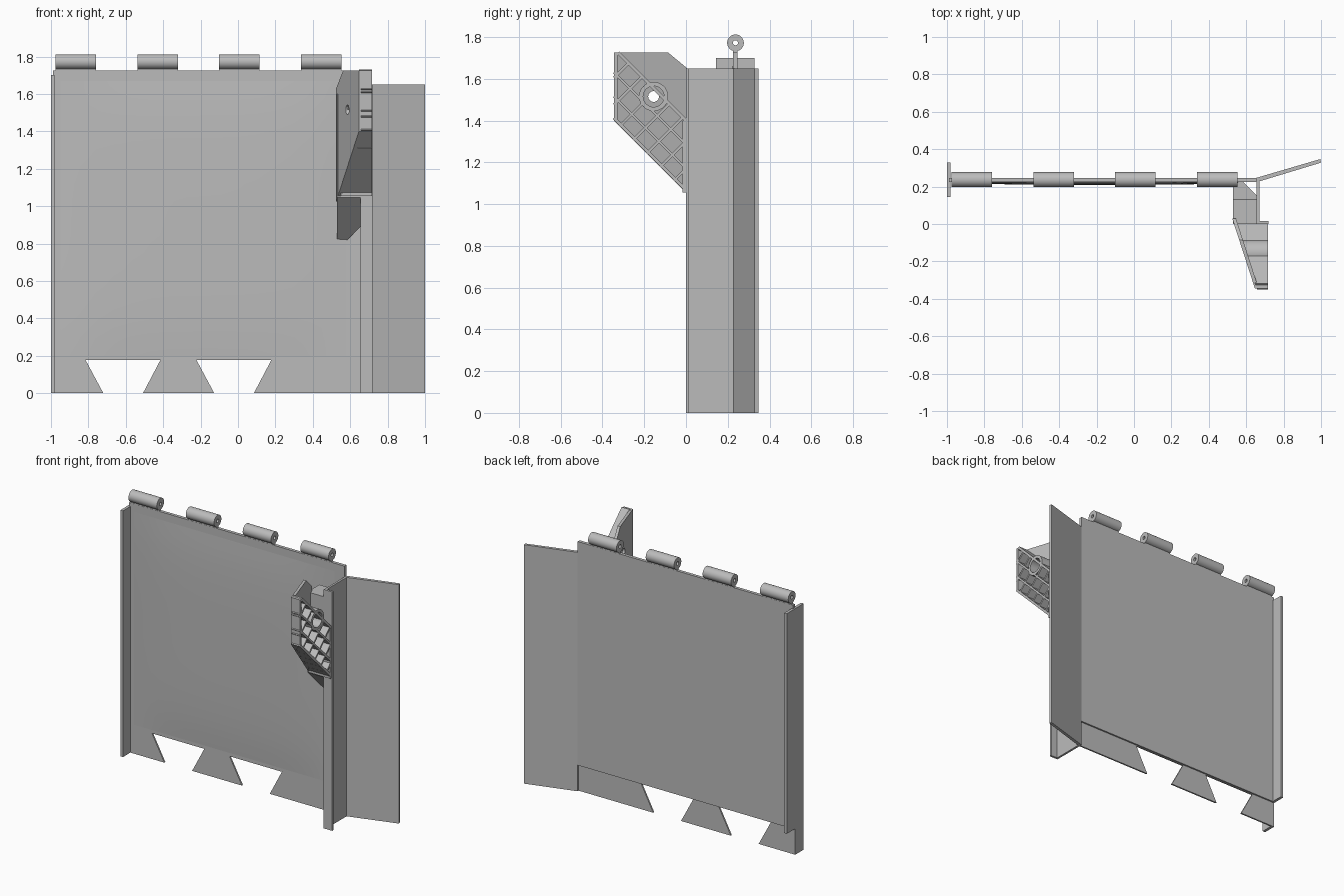
import bpy, bmesh, math
from mathutils import Vector

if "Cube" in bpy.data.objects:
    bpy.data.objects.remove(bpy.data.objects["Cube"])

grey = bpy.data.materials.new("plain grey")
grey.use_nodes = True
grey.diffuse_color = (0.5, 0.5, 0.5, 1)
grey.node_tree.nodes["Principled BSDF"].inputs["Base Color"].default_value = (0.5, 0.5, 0.5, 1)


def finish(name, bm, smooth=False):
    bmesh.ops.recalc_face_normals(bm, faces=bm.faces)
    mesh = bpy.data.meshes.new(name)
    bm.to_mesh(mesh)
    bm.free()
    mesh.materials.append(grey)
    obj = bpy.data.objects.new(name, mesh)
    bpy.context.collection.objects.link(obj)
    if smooth:
        bpy.ops.object.select_all(action='DESELECT')
        obj.select_set(True)
        bpy.context.view_layer.objects.active = obj
        bpy.ops.object.shade_smooth_by_angle()
    return obj


def loft(bm, near, far):
    """Solid between two matching outlines."""
    a = [bm.verts.new(p) for p in near]
    b = [bm.verts.new(p) for p in far]
    bm.faces.new(a)
    bm.faces.new(b[::-1])
    for i in range(len(a)):
        j = (i + 1) % len(a)
        bm.faces.new((a[i], b[i], b[j], a[j]))


def tube(bm, outer, inner):
    """Ring solid: outer and inner are pairs of matching end loops."""
    loops = [[bm.verts.new(p) for p in ring] for ring in
             (outer[0], outer[1], inner[1], inner[0])]
    n = len(loops[0])
    for k in range(4):
        a, b = loops[k], loops[(k + 1) % 4]
        for i in range(n):
            j = (i + 1) % n
            bm.faces.new((a[i], b[i], b[j], a[j]))


def box(name, x, y, z):
    bm = bmesh.new()
    corners = [(x[0], y[0]), (x[1], y[0]), (x[1], y[1]), (x[0], y[1])]
    loft(bm, [(*c, z[0]) for c in corners], [(*c, z[1]) for c in corners])
    return finish(name, bm)


def circle(cy, cz, r, n=32):
    return [(cy + r * math.cos(2 * math.pi * i / n), cz + r * math.sin(2 * math.pi * i / n))
            for i in range(n)]


# Main panel and its thinner skirt with dovetail notches
box("main_panel", (-0.99, 0.655), (0.225, 0.247), (0.18, 1.725))
skirt = [(-0.99, 0)]
for centre in (-0.615, -0.022):
    skirt += [(centre - 0.105, 0), (centre - 0.2, 0.177), (centre + 0.2, 0.177), (centre + 0.107, 0)]
skirt += [(0.655, 0), (0.655, 0.18), (-0.99, 0.18)]
bm = bmesh.new()
loft(bm, [(x, 0.225, z) for x, z in skirt], [(x, 0.236, z) for x, z in skirt])
finish("notched_skirt", bm)

# Gently bulging front skin
bm = bmesh.new()
cols, rows = 16, 16
grid = []
for i in range(cols + 1):
    for j in range(rows + 1):
        u, v = i / cols, j / rows
        bulge = (1 - (2 * u - 1) ** 4) * (1 - (2 * v - 1) ** 4)
        grid.append(bm.verts.new((-0.95 + 1.53 * u, 0.2245 - 0.015 * bulge, 0.2 + 1.47 * v)))
for i in range(cols):
    for j in range(rows):
        k = i * (rows + 1) + j
        bm.faces.new((grid[k], grid[k + rows + 1], grid[k + rows + 2], grid[k + 1]))
skin = finish("front_skin", bm, True)

# Left edge flange, shorter behind the panel
box("edge_flange_front", (-1, -0.98), (0.144, 0.236), (0, 1.7))
box("edge_flange_back", (-1, -0.98), (0.236, 0.328), (0.18, 1.7))

# Hinge knuckles on stems
for n, left in enumerate((-0.975, -0.537, -0.102, 0.338)):
    right = left + 0.216
    box(f"hinge_stem_{n + 1}", (left, right), (0.226, 0.246), (1.7, 1.745))
    bm = bmesh.new()
    outer, inner = circle(0.237, 1.772, 0.04), circle(0.237, 1.772, 0.012)
    tube(bm, [[(x, *p) for p in outer] for x in (left, right)],
         [[(x, *p) for p in inner] for x in (left, right)])
    finish(f"hinge_knuckle_{n + 1}", bm, True)

# Stepped channel with flange and angled wing
section = [(0.72, 0), (0.72, 0.015), (0.67, 0.015), (0.67, 0.228),
           (1, 0.328), (0.996, 0.347), (0.655, 0.247), (0.655, 0)]
bm = bmesh.new()
loft(bm, [(x, y, 0) for x, y in section], [(x, y, 1.65) for x, y in section])
finish("channel_and_wing", bm)


# Bracket: slanted side wall
def wall_x(y):
    return 0.525 + (0.03 - y) * 0.324


FRONT, TOP, OPEN = -0.345, 1.725, 0.716
LOW, HIGH = 1.055, 1.4          # values of y + z along the two sloping edges
HUB = (-0.155, 1.515)

wall = [(FRONT, TOP), (-0.085, TOP), (0.03, 1.63), (0.03, LOW - 0.03), (FRONT, LOW - FRONT)]
bm = bmesh.new()
loft(bm, [(wall_x(y), y, z) for y, z in wall], [(wall_x(y) + 0.02, y, z) for y, z in wall])
side = finish("bracket_wall", bm)
bm = bmesh.new()
hole = circle(*HUB, 0.026)
loft(bm, [(0.4, *p) for p in hole], [(0.8, *p) for p in hole])
cutter = finish("hole_cutter", bm)
cutter.hide_render = True
cut = side.modifiers.new("hole", 'BOOLEAN')
cut.operation = 'DIFFERENCE'
cut.solver = 'EXACT'
cut.object = cutter
bpy.context.view_layer.objects.active = side
bpy.ops.object.modifier_apply(modifier=cut.name)
bpy.data.objects.remove(cutter)


# Bracket: border walls and diagonal ribs
def bar(bm, a, b, width):
    a, b = Vector(a), Vector(b)
    d = (b - a).normalized()
    s = Vector((-d.y, d.x)) * width / 2
    quad = [a + s, b + s, b - s, a - s]
    loft(bm, [(wall_x(p.x) + 0.01, p.x, p.y) for p in quad], [(OPEN, p.x, p.y) for p in quad])


bm = bmesh.new()
inset = 0.008
bar(bm, (FRONT + inset, LOW - FRONT), (FRONT + inset, TOP), 0.016)
bar(bm, (FRONT, TOP - inset), (HIGH - TOP, TOP - inset), 0.016)
bar(bm, (FRONT, LOW + 0.012 - FRONT), (0, LOW + 0.012), 0.016)
bar(bm, (HIGH - TOP, TOP), (0, HIGH), 0.016)
bar(bm, (-inset, LOW), (-inset, HIGH), 0.016)
finish("bracket_border", bm)

bm = bmesh.new()


def outside_hub(a, b):
    """Split a rib so that it stops at the hub ring."""
    a, b = Vector(a), Vector(b)
    d = (b - a).normalized()
    t = (Vector(HUB) - a).dot(d)
    gap2 = 0.06 ** 2 - (a + d * t - Vector(HUB)).length_squared
    if gap2 <= 0:
        return [(a, b)]
    g = math.sqrt(gap2)
    parts = []
    if t - g > 0:
        parts.append((a, a + d * min(t - g, (b - a).length)))
    if t + g < (b - a).length:
        parts.append((a + d * max(t + g, 0), b))
    return parts


ribs = []
for k in (1, 2):
    c = LOW + k * (HIGH - LOW) / 3
    y0 = max(FRONT, c - TOP)
    ribs.append(((y0, c - y0), (0, c)))
for k in range(8):
    d = 1.17 + 0.13 * k
    y0 = max(FRONT, (LOW - d) / 2)
    y1 = min(0, (HIGH - d) / 2, TOP - d)
    if y1 - y0 > 0.01:
        ribs.append(((y0, y0 + d), (y1, y1 + d)))
for a, b in ribs:
    for p, q in outside_hub(a, b):
        bar(bm, p, q, 0.013)
finish("bracket_ribs", bm)

# Bracket: hub ring round the hole
bm = bmesh.new()
rings = [circle(*HUB, r) for r in (0.07, 0.05)]
tube(bm, *[[[(wall_x(y) + 0.01, y, z) for y, z in r], [(OPEN, y, z) for y, z in r]] for r in rings])
finish("bracket_hub", bm, True)

# Bracket: block behind the flange, with its inner corner cut away
block = [(0, 1.6), (0.13, 1.6), (0.23, 1.43), (0.23, LOW - 0.24), (0, LOW - 0.01)]
bm = bmesh.new()
loft(bm, [(0.53, y, z) for y, z in block], [(0.656, y, z) for y, z in block])
cut = bmesh.ops.bisect_plane(bm, geom=bm.verts[:] + bm.edges[:] + bm.faces[:], clear_outer=True,
                             plane_co=(0.655, 0.155, 0), plane_no=(1, 1, 0))
bmesh.ops.holes_fill(bm, edges=[e for e in bm.edges if e.is_boundary])
finish("bracket_block", bm)
